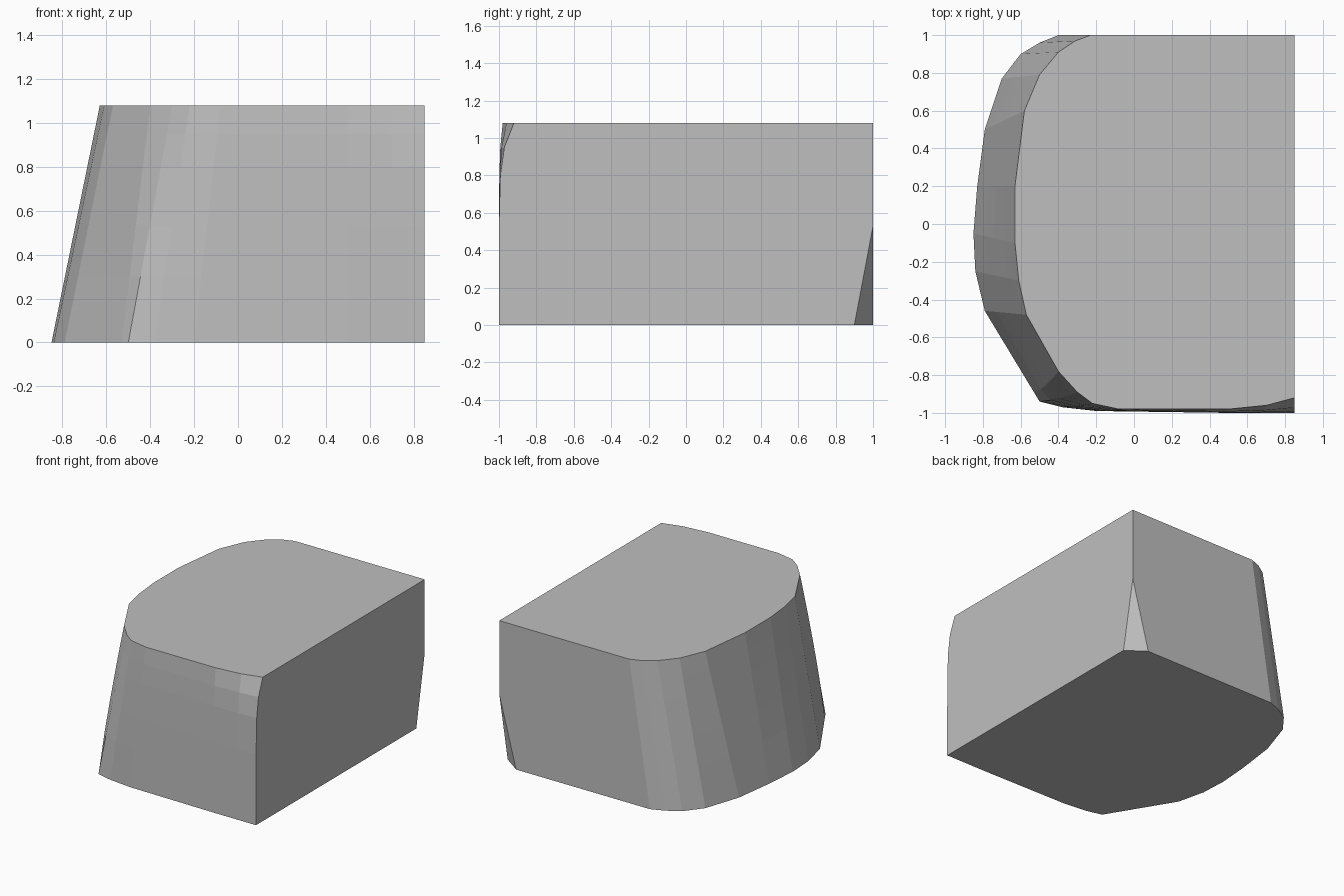
import bpy
import bmesh

default_cube = bpy.data.objects.get("Cube")
if default_cube:
    bpy.data.objects.remove(default_cube, do_unlink=True)

HEIGHT = 1.08
SIDE = 0.85          # flat side plane
CUT_HEIGHT = 0.53    # where the back corner cut fades out

# Outline from the back, round the slanted side, to the front corner:
# bottom x, bottom y, top x, top y, easing of y with height
OUTLINE = [
    (-.4, 1, -.23, 1, 1),
    (-.5, .96, -.31, .97, 1),
    (-.6, .9, -.4, .91, 1),
    (-.7, .77, -.5, .79, 1),
    (-.79, .5, -.58, .6, 1),
    (-.83, .2, -.63, .2, 1),
    (-.85, -.05, -.63, -.1, 1),
    (-.84, -.25, -.61, -.3, 1),
    (-.79, -.46, -.57, -.48, 1),
    (-.53, -.89, -.4, -.78, 1.5),
    (-.5, -.94, -.3, -.89, 1.5),
    (-.38, -.97, -.22, -.95, 2),
    (-.2, -.99, -.08, -.98, 4),
    (.5, -1, .5, -.98, 8),
    (.7, -1, .7, -.96, 8),
    (SIDE, -1, SIDE, -.92, 8),
]


def section(z):
    """Closed outline of the block at height z."""
    t = z / HEIGHT
    points = []
    for x0, y0, x1, y1, ease in OUTLINE:
        points.append((x0 + (x1 - x0) * t, y0 + (y1 - y0) * t ** ease, z))
    # Back corner cut that narrows to a point
    cut = max(0, 1 - z / CUT_HEIGHT)
    points.append((SIDE, 1 - 0.1 * cut, z))
    points.append((SIDE - 0.14 * cut, 1, z))
    return points


def loft(name, sections, material):
    """Join a stack of outlines into a closed solid."""
    bm = bmesh.new()
    rings = [[bm.verts.new(p) for p in points] for points in sections]
    for low, high in zip(rings, rings[1:]):
        for i in range(len(low)):
            j = (i + 1) % len(low)
            bm.faces.new((low[i], low[j], high[j], high[i]))
    bm.faces.new(rings[0])
    bm.faces.new(rings[-1])
    bmesh.ops.remove_doubles(bm, verts=bm.verts, dist=0.0005)
    bmesh.ops.recalc_face_normals(bm, faces=bm.faces)
    mesh = bpy.data.meshes.new(name)
    bm.to_mesh(mesh)
    bm.free()
    mesh.materials.append(material)
    obj = bpy.data.objects.new(name, mesh)
    bpy.context.collection.objects.link(obj)
    return obj


# Plain grey material
grey = bpy.data.materials.new("plain grey")
grey.use_nodes = True
colour = (0.52, 0.52, 0.52, 1)
grey.diffuse_color = colour
grey.node_tree.nodes["Principled BSDF"].inputs["Base Color"].default_value = colour

# Slanted block
heights = (0, 0.3, CUT_HEIGHT, 0.8, 0.95, HEIGHT)
loft("slanted_block", [section(z) for z in heights], grey)
